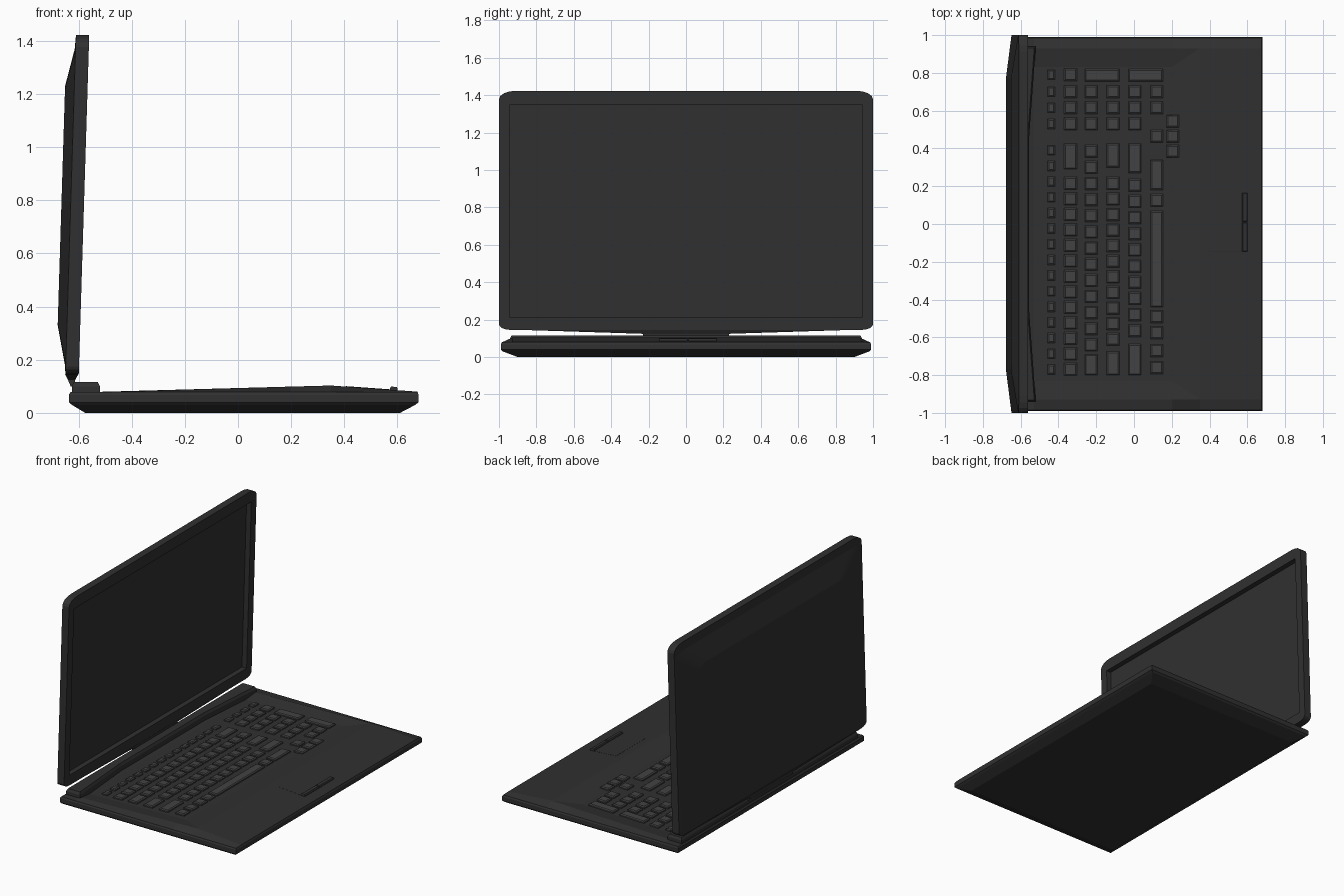
import bpy, bmesh, math

if "Cube" in bpy.data.objects:
    bpy.data.objects.remove(bpy.data.objects["Cube"])


def material(name, v):
    m = bpy.data.materials.new(name)
    m.diffuse_color = (v, v, v, 1)
    m.use_nodes = True
    m.node_tree.nodes["Principled BSDF"].inputs["Base Color"].default_value = m.diffuse_color
    return m


DARK = material("dark_shell", 0.03)
KEY = material("key_grey", 0.055)


def finish(bm, name, mat):
    bmesh.ops.remove_doubles(bm, verts=bm.verts, dist=1e-5)
    bmesh.ops.recalc_face_normals(bm, faces=bm.faces)
    me = bpy.data.meshes.new(name)
    bm.to_mesh(me)
    bm.free()
    me.materials.append(mat)
    ob = bpy.data.objects.new(name, me)
    bpy.context.collection.objects.link(ob)
    return ob


def loft(bm, loops, cap_start=True, cap_end=True):
    """Skin a list of equal-length point loops."""
    rows = [[bm.verts.new(p) for p in loop] for loop in loops]
    n = len(rows[0])
    for a, b in zip(rows, rows[1:]):
        for i in range(n):
            j = (i + 1) % n
            bm.faces.new((a[i], a[j], b[j], b[i]))
    if cap_start:
        bm.faces.new(rows[0])
    if cap_end:
        bm.faces.new(rows[-1])


def clamp(v, lo, hi):
    return max(lo, min(hi, v))


def deck_z(x):
    """Height of the sloping keyboard floor, then of the palm rest."""
    if x < 0.2:
        return 0.064 + (x + 0.53) / 0.73 * 0.018
    return 0.103 - (x - 0.35) / 0.325 * 0.023


def slab(bm, x0, x1, y0, y1, h, inset):
    """Tapered pad that follows the deck."""
    def ring(dz, s):
        return [(x, y, deck_z(x) + dz) for x, y in
                ((x0 + s, y0 + s), (x1 - s, y0 + s), (x1 - s, y1 - s), (x0 + s, y1 - s))]
    loft(bm, [ring(-0.004, 0), ring(h * 0.6, 0), ring(h, inset)])


# Base: top surface grid with sunken keyboard well, then lofted sides
bm = bmesh.new()
xs = (-0.63, -0.53, 0.2, 0.35, 0.675)
ys = (-0.985, -0.93, -0.83, 0.83, 0.93, 0.985)
ridge = (0.078, 0.079, 0.099, 0.103, 0.08)
well = (0.078, 0.064, 0.082, 0.103, 0.08)
grid = []
for i, x in enumerate(xs):
    half = (0.078, ridge[i], well[i])
    grid.append([bm.verts.new((x, y, z)) for y, z in zip(ys, half + half[::-1])])
for i in range(4):
    for j in range(5):
        a, b, c, d = grid[i][j], grid[i + 1][j], grid[i + 1][j + 1], grid[i][j + 1]
        if i == 2 and j == 1:       # mitred front corners of the well
            bm.faces.new((a, b, d)), bm.faces.new((b, c, d))
        elif i == 2 and j == 3:
            bm.faces.new((a, b, c)), bm.faces.new((a, c, d))
        else:
            bm.faces.new((a, b, c, d))
rim = [r[0].co.copy() for r in grid] + [v.co.copy() for v in grid[-1][1:-1]]
rim += [r[-1].co.copy() for r in grid[::-1]] + [v.co.copy() for v in grid[0][-2:0:-1]]


def rim_loop(x0, x1, yw, z):
    return [(x0 + (p.x + 0.63) / 1.305 * (x1 - x0), p.y / 0.985 * yw, z) for p in rim]


loft(bm, [rim, rim_loop(-0.637, 0.68, 0.99, 0.068), rim_loop(-0.637, 0.68, 0.99, 0.04),
          rim_loop(-0.625, 0.667, 0.98, 0.03), rim_loop(-0.575, 0.61, 0.9, 0)], cap_start=False)
finish(bm, "base", DARK)

# Raised bar along the back of the base
bm = bmesh.new()


def bar(s, z):
    return [(-0.625 + s, -0.94 + s, z), (-0.52 - s, -0.94 + s, z), (-0.556 - s, -0.45, z),
            (-0.556 - s, 0.45, z), (-0.52 - s, 0.94 - s, z), (-0.625 + s, 0.94 - s, z)]


loft(bm, [bar(0, 0.06), bar(0, 0.1), bar(0.008, 0.116)])
finish(bm, "hinge_bar", DARK)

# Lid: rounded outline with recessed screen and bulged back
outline = []
for sy, sz, start in ((1, 1, 0), (-1, 1, 90), (-1, -1, 180), (1, -1, 270)):
    ry, rz = (0.09, 0.045) if sz > 0 else (0.06, 0.03)
    cz = 1.423 - rz if sz > 0 else 0.145 + rz
    for k in range(5):
        t = math.radians(start + k * 22.5)
        outline.append((sy * (1 - ry) + ry * math.cos(t), cz + rz * math.sin(t)))


def lid_point(y, z, d):
    return (-0.60 + 0.031 * (z - 0.13) - d, y, z)


def lid_loop(d, rect=None):
    if rect:
        w, lo, hi = rect
        return [lid_point(clamp(y, -w, w), clamp(z, lo, hi), d) for y, z in outline]
    return [lid_point(y, z, d) for y, z in outline]


def lid_back(d, w, lo, hi):
    return [lid_point(y * w, lo + (z - 0.145) / 1.278 * (hi - lo), d) for y, z in outline]


screen = (0.945, 0.215, 1.347)
bm = bmesh.new()
loft(bm, [lid_loop(0, screen), lid_loop(0), lid_loop(0.05), lid_back(0.053, 0.985, 0.18, 1.37),
          lid_back(0.085, 0.77, 0.33, 1.23)], cap_start=False)
loft(bm, [lid_loop(0.035, screen), lid_loop(0, screen)], cap_start=False, cap_end=False)
finish(bm, "lid", DARK)

# Screen panel at the bottom of the recess
bm = bmesh.new()
w, lo, hi = screen
bm.faces.new([bm.verts.new(lid_point(y, z, 0.035)) for y, z in
              ((-w, lo), (w, lo), (w, hi), (-w, hi))])
ob = finish(bm, "screen", DARK)
if ob.data.polygons[0].normal.x < 0:
    ob.data.flip_normals()

# Tapered hinge under the lid
bm = bmesh.new()


def hinge(x0, x1, w, z):
    return [(x0, -w, z), (x1, -w, z), (x1, w, z), (x0, w, z)]


loft(bm, [hinge(-0.652, -0.6, 0.95, 0.147), hinge(-0.64, -0.613, 0.23, 0.124),
          hinge(-0.63, -0.615, 0.23, 0.1)])
finish(bm, "hinge", DARK)

# Keys: (x range), (first y, last y, count) of regular keys, wide keys as y ranges
PAD = (0.79, 0.70, 0.615, 0.53)
rows = [
    ((-0.457, -0.419), (0.39, -0.77, 15), PAD, ()),
    ((-0.370, -0.303), (0.215, -0.77, 13), PAD, ((0.29, 0.425),)),
    ((-0.260, -0.193), (0.385, -0.64, 13), PAD[1:], ((-0.80, -0.69),)),
    ((-0.145, -0.078), (0.215, -0.61, 11), PAD[1:], ((0.30, 0.425), (-0.80, -0.675))),
    ((-0.030, 0.038), (0.205, -0.565, 10), PAD[1:], ((0.27, 0.425), (-0.80, -0.635))),
    ((0.087, 0.153), (-0.49, -0.575, 2), (0.70, 0.615, 0.465, 0.125, -0.67, -0.76),
     ((0.18, 0.34), (-0.44, 0.068))),
    ((0.172, 0.237), (0.545, 0.385, 3), (), ()),
]
bm = bmesh.new()
for (x0, x1), (ya, yb, n), extra, wide in rows:
    hw = 0.026 if x0 < -0.4 else 0.033
    spans = [(y - hw, y + hw) for y in
             [ya + (yb - ya) * i / (n - 1) for i in range(n)] + list(extra)]
    for y0, y1 in spans + list(wide):
        if x0 > 0.16:       # arrow keys stand on the front slope of the well
            loft(bm, [[(x, y, z) for x, y in ((x0 + s, y0 + s), (x1 - s, y0 + s),
                                              (x1 - s, y1 - s), (x0 + s, y1 - s))]
                      for z, s in ((0.075, 0), (0.091, 0), (0.096, 0.007))])
        else:
            slab(bm, x0, x1, y0, y1, 0.013, 0.007)
for x0, x1 in ((-0.260, -0.078), (-0.030, 0.153)):      # double-length pad keys
    slab(bm, x0, x1, 0.755, 0.82, 0.013, 0.007)
finish(bm, "keys", KEY)

# Touchpad and its two buttons
bm = bmesh.new()
slab(bm, 0.405, 0.57, -0.145, 0.165, 0.0015, 0.002)
finish(bm, "touchpad", DARK)
bm = bmesh.new()
for y0, y1 in ((-0.145, 0.007), (0.013, 0.165)):
    slab(bm, 0.573, 0.6, y0, y1, 0.012, 0.003)
finish(bm, "touchpad_buttons", DARK)
